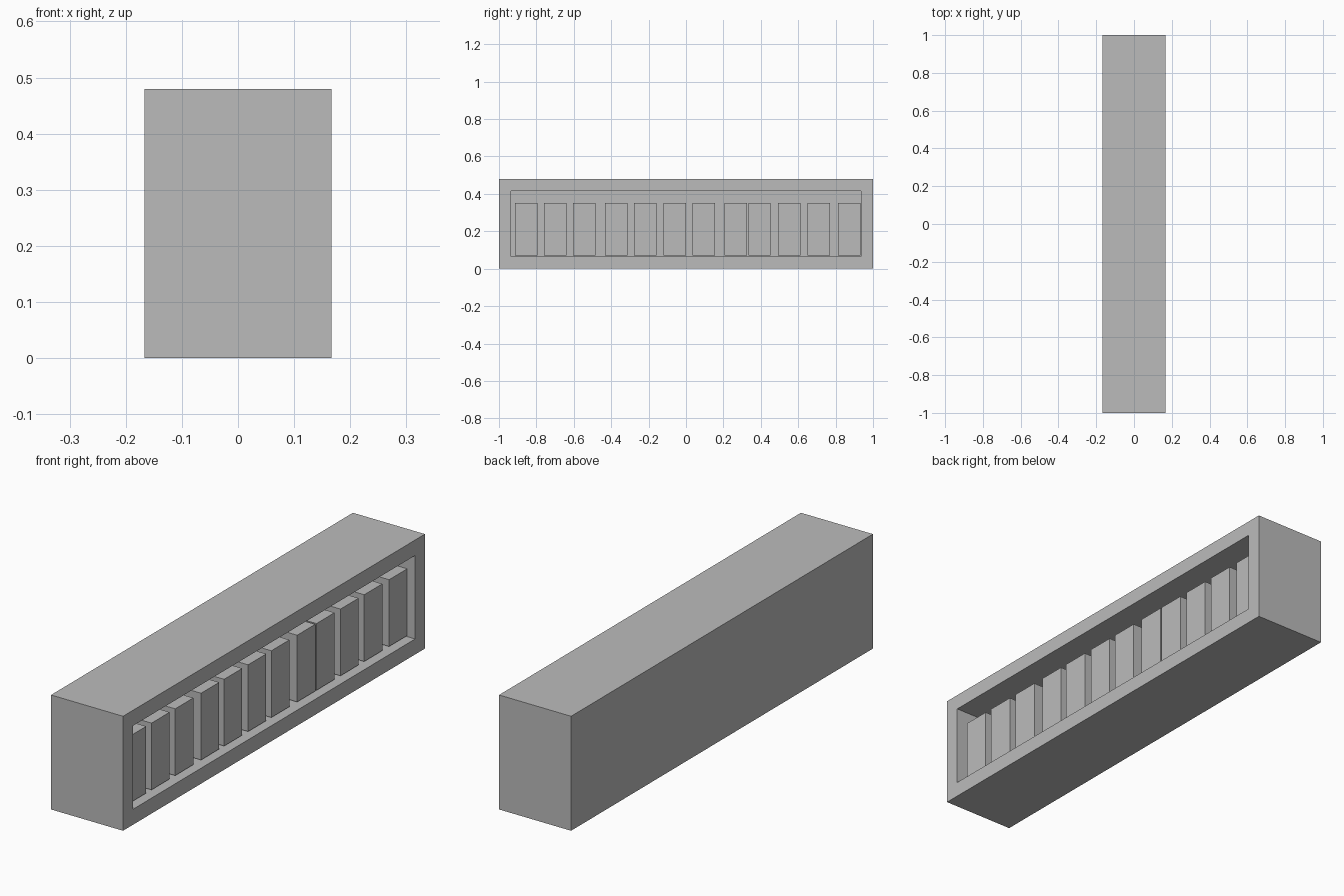
import bpy
import bmesh
from mathutils import Matrix, Vector

cube = bpy.data.objects.get("Cube")
if cube:
    bpy.data.objects.remove(cube, do_unlink=True)

grey = bpy.data.materials.new("plain_grey")
grey.use_nodes = True
colour = (0.5, 0.5, 0.5, 1.0)
grey.diffuse_color = colour
grey.node_tree.nodes["Principled BSDF"].inputs["Base Color"].default_value = colour


def box_mesh(size, centre):
    bm = bmesh.new()
    bmesh.ops.create_cube(bm, size=1.0, matrix=Matrix.Translation(centre) @ Matrix.Diagonal((*size, 1.0)))
    return bm


def add_object(name, bm):
    mesh = bpy.data.meshes.new(name)
    bm.to_mesh(mesh)
    bm.free()
    mesh.materials.append(grey)
    obj = bpy.data.objects.new(name, mesh)
    bpy.context.collection.objects.link(obj)
    return obj


# Long case, with one side inset and pushed in to make an open recess
WIDTH, LENGTH, HEIGHT, WALL = 0.334, 2.0, 0.48, 0.065
bm = box_mesh((WIDTH, LENGTH, HEIGHT), Vector((0, 0, HEIGHT / 2)))
bm.normal_update()
side = [f for f in bm.faces if f.normal.x > 0.9]
bmesh.ops.inset_individual(bm, faces=side, thickness=WALL, use_even_offset=True)
bmesh.ops.inset_individual(bm, faces=side, thickness=0.0, depth=WALL - WIDTH)
add_object("case", bm)

# Row of upright blocks standing in the recess, a little behind the rim
BLOCK = Vector((0.2, 0.12, 0.28))
FRONT_X, BASE_Z = 0.131, 0.07
block_y = [-0.855, -0.70, -0.543, -0.372, -0.219, -0.06,
           0.094, 0.265, 0.393, 0.552, 0.709, 0.874]
for i, y in enumerate(block_y, 1):
    centre = Vector((FRONT_X - BLOCK.x / 2, y, BASE_Z + BLOCK.z / 2))
    add_object(f"block_{i}", box_mesh(BLOCK, centre))
